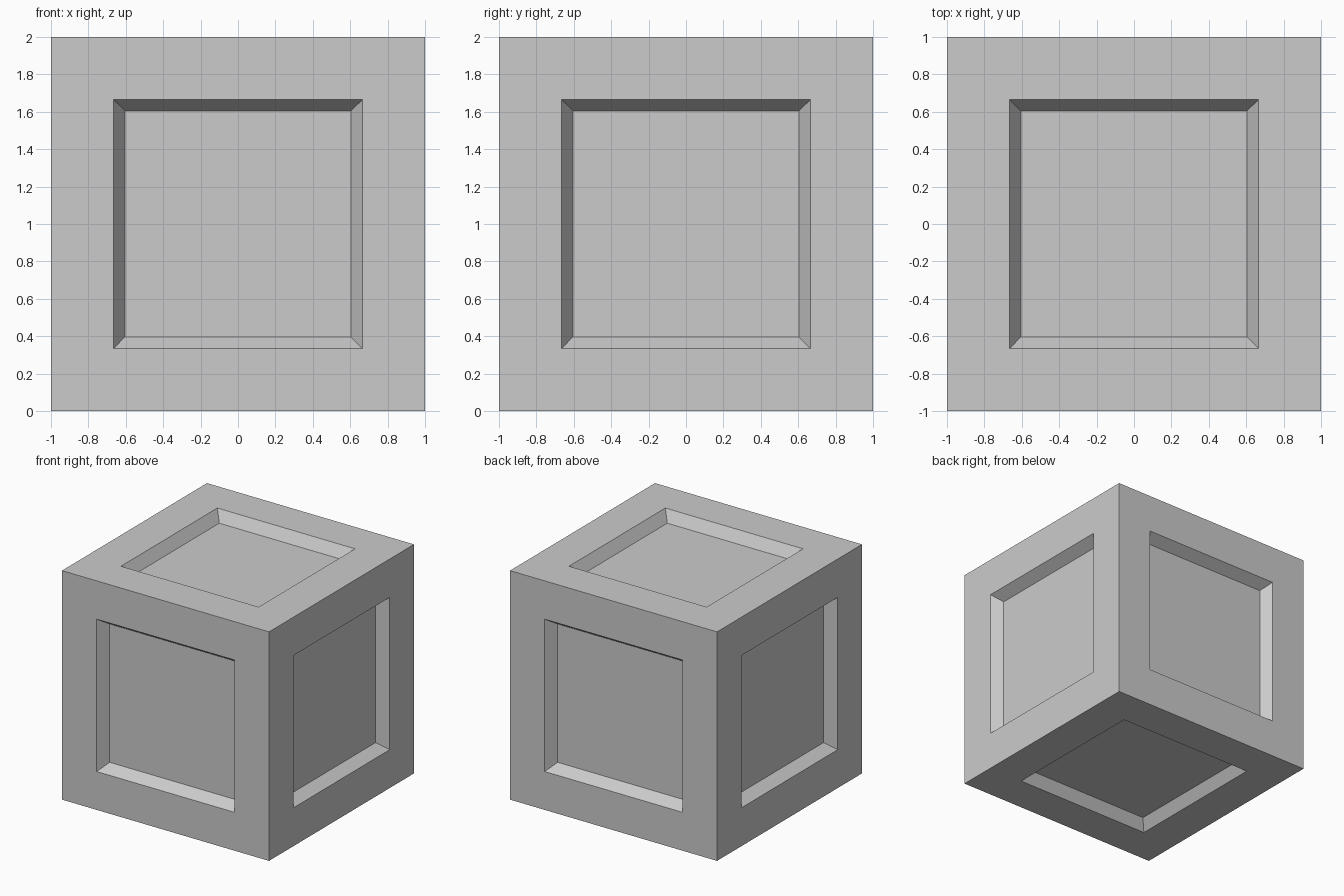
import bpy, bmesh

if "Cube" in bpy.data.objects:
    bpy.data.objects.remove(bpy.data.objects["Cube"])

OPENING, FLOOR, DEPTH = 0.665, 0.604, 0.093

bm = bmesh.new()
bmesh.ops.create_cube(bm, size=2)

# Flat frame on every side, then a sunken panel with sloped walls
sides = list(bm.faces)
bmesh.ops.inset_individual(bm, faces=sides, thickness=1 - OPENING, use_even_offset=True)
bmesh.ops.inset_individual(bm, faces=sides, thickness=OPENING - FLOOR,
                           depth=-DEPTH, use_even_offset=True)

# Stand on the ground
bmesh.ops.translate(bm, verts=bm.verts, vec=(0, 0, 1))
mesh = bpy.data.meshes.new("panelled_crate")
bm.to_mesh(mesh)
bm.free()
bpy.context.collection.objects.link(bpy.data.objects.new("panelled_crate", mesh))
